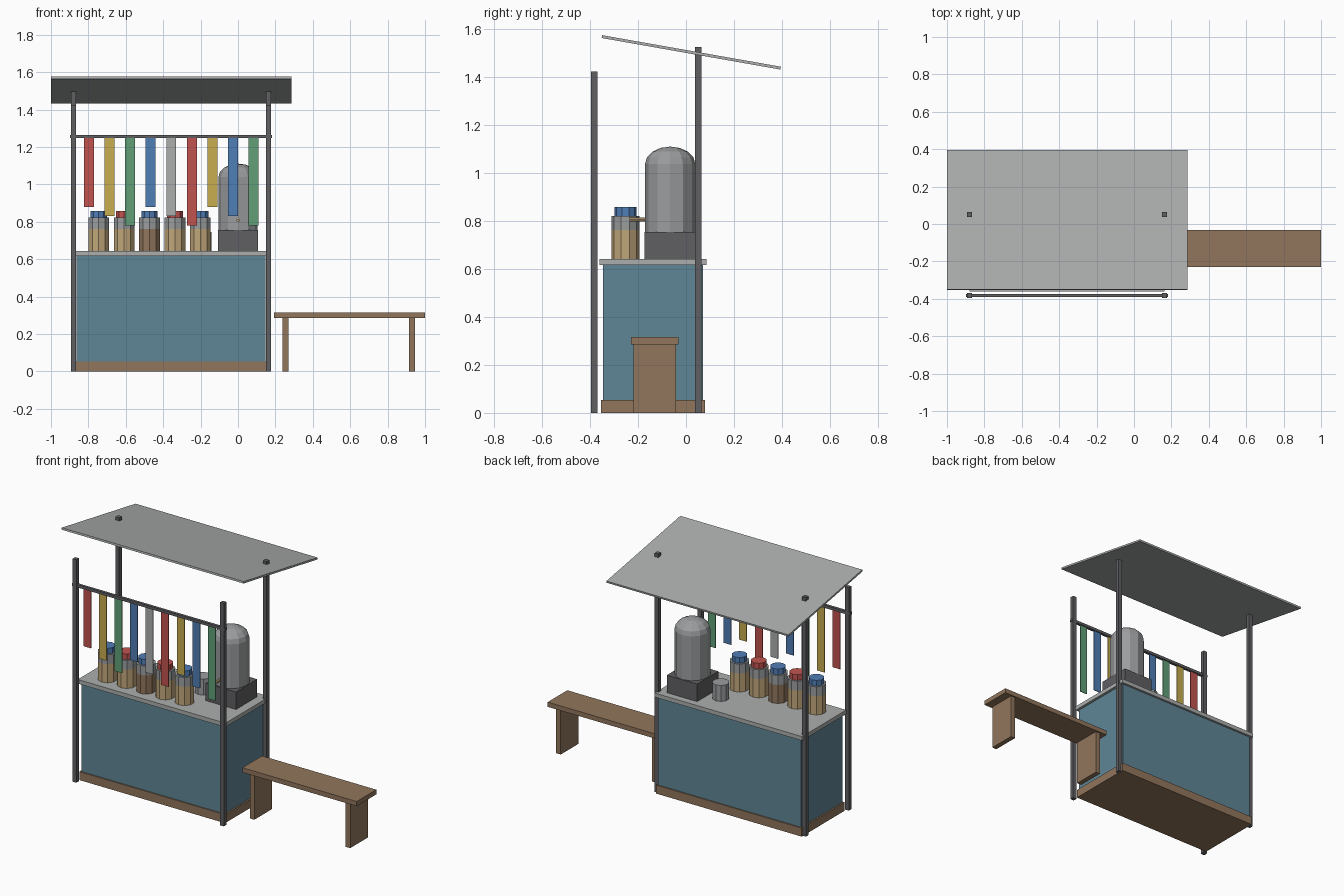
import bpy, bmesh, math
from mathutils import Matrix

if "Cube" in bpy.data.objects:
    bpy.data.objects.remove(bpy.data.objects["Cube"], do_unlink=True)


def material(name, *rgb):
    linear = [((c / 255 + 0.055) / 1.055) ** 2.4 for c in rgb] + [1]
    m = bpy.data.materials.new(name)
    m.use_nodes = True
    m.diffuse_color = linear
    m.node_tree.nodes["Principled BSDF"].inputs["Base Color"].default_value = linear
    return m


steel = material("light steel", 172, 174, 174)
dark = material("dark metal", 96, 96, 100)
teal = material("teal paint", 96, 134, 150)
wood = material("wood", 145, 118, 92)
glass = material("grey glass", 155, 157, 158)
tan = material("tan", 192, 166, 122)
red = material("red", 193, 84, 80)
yellow = material("yellow", 200, 173, 80)
green = material("green", 98, 160, 120)
blue = material("blue", 80, 126, 182)


def finish(name, bm, mat):
    mesh = bpy.data.meshes.new(name)
    bmesh.ops.recalc_face_normals(bm, faces=bm.faces)
    bm.to_mesh(mesh)
    bm.free()
    mesh.materials.append(mat)
    obj = bpy.data.objects.new(name, mesh)
    bpy.context.collection.objects.link(obj)
    return obj


def box(name, mat, center, size):
    bm = bmesh.new()
    bmesh.ops.create_cube(bm, size=1, matrix=Matrix.Diagonal((*size, 1)))
    obj = finish(name, bm, mat)
    obj.location = center
    return obj


def lathe(name, mat, x, y, profile, sides):
    """Stack of rings (radius, height), the first ring pointing to +y."""
    bm = bmesh.new()
    rings = []
    for r, z in profile:
        angles = [2 * math.pi * i / sides for i in range(sides)]
        rings.append([bm.verts.new((r * math.sin(a), r * math.cos(a), z)) for a in angles])
    for low, high in zip(rings, rings[1:]):
        for i in range(sides):
            j = (i + 1) % sides
            bm.faces.new((low[i], low[j], high[j], high[i]))
    bm.faces.new(rings[0])
    bm.faces.new(rings[-1])
    bmesh.ops.remove_doubles(bm, verts=bm.verts, dist=0.0005)
    obj = finish(name, bm, mat)
    obj.location = (x, y, 0)
    return obj


MID = -0.358   # centre of the stall in x
TOP = 0.643    # counter height

# Counter
box("counter_base", wood, (MID, -0.138, 0.027), (1.03, 0.434, 0.054))
box("counter_body", teal, (MID, -0.138, 0.335), (1.01, 0.418, 0.57))
box("counter_top", steel, (MID, -0.138, 0.63), (1.044, 0.446, 0.026))

# Posts, hanging rail and sloped roof
for side, sx in (("left", 1), ("right", -1)):
    x = MID + sx * 0.521
    box("front_post_" + side, dark, (x, -0.382, 0.712), (0.027, 0.027, 1.424))
    box("back_post_" + side, dark, (x, 0.051, 0.763), (0.027, 0.027, 1.526))
box("hanging_rail", dark, (MID, -0.382, 1.256), (1.08, 0.018, 0.018))
roof = box("roof", steel, (MID, 0.022, 1.504), (1.286, 0.757, 0.012))
roof.rotation_euler.x = -math.radians(10)

# Hanging ribbons in three repeating lengths
for i, mat in enumerate((red, yellow, green, blue, steel, red, yellow, blue, green)):
    length = 0.37 + 0.05 * (i % 3)
    box("ribbon", mat, (-0.797 + 0.11 * i, -0.382, 1.25 - length / 2), (0.053, 0.005, length))

# Jars with contents and lids
for i in range(5):
    x = -0.745 + 0.136 * i
    lathe("jar_contents", wood if i == 2 else tan, x, -0.253, [(0.058, TOP), (0.058, 0.762)], 10)
    lathe("jar_glass", glass, x, -0.253, [(0.058, 0.762), (0.058, 0.822)], 10)
    lathe("jar_lid", red if i % 2 else blue, x, -0.253, [(0.046, 0.822), (0.046, 0.858)], 10)

# Drink dispenser with a domed tank, spout and cup
box("dispenser_base", dark, (0, -0.066, 0.699), (0.214, 0.214, 0.112))
dome = [(0.105 * math.cos(a), 1.038 + 0.073 * math.sin(a))
        for a in (math.pi / 2 * k / 4 for k in range(5))]
lathe("dispenser_tank", glass, 0, -0.066, [(0.105, 0.755)] + dome, 12)
spout = lathe("dispenser_spout", tan, 0, -0.165, [(0.009, 0), (0.009, 0.07)], 8)
spout.location.z = 0.807
spout.rotation_euler.x = math.pi / 2
lathe("metal_cup", glass, -0.19, -0.08, [(0.05, TOP), (0.05, 0.745)], 10)

# Bench
box("bench_seat", wood, (0.596, -0.131, 0.301), (0.808, 0.198, 0.03))
for x in (0.253, 0.931):
    box("bench_leg", wood, (x, -0.131, 0.143), (0.032, 0.177, 0.286))
